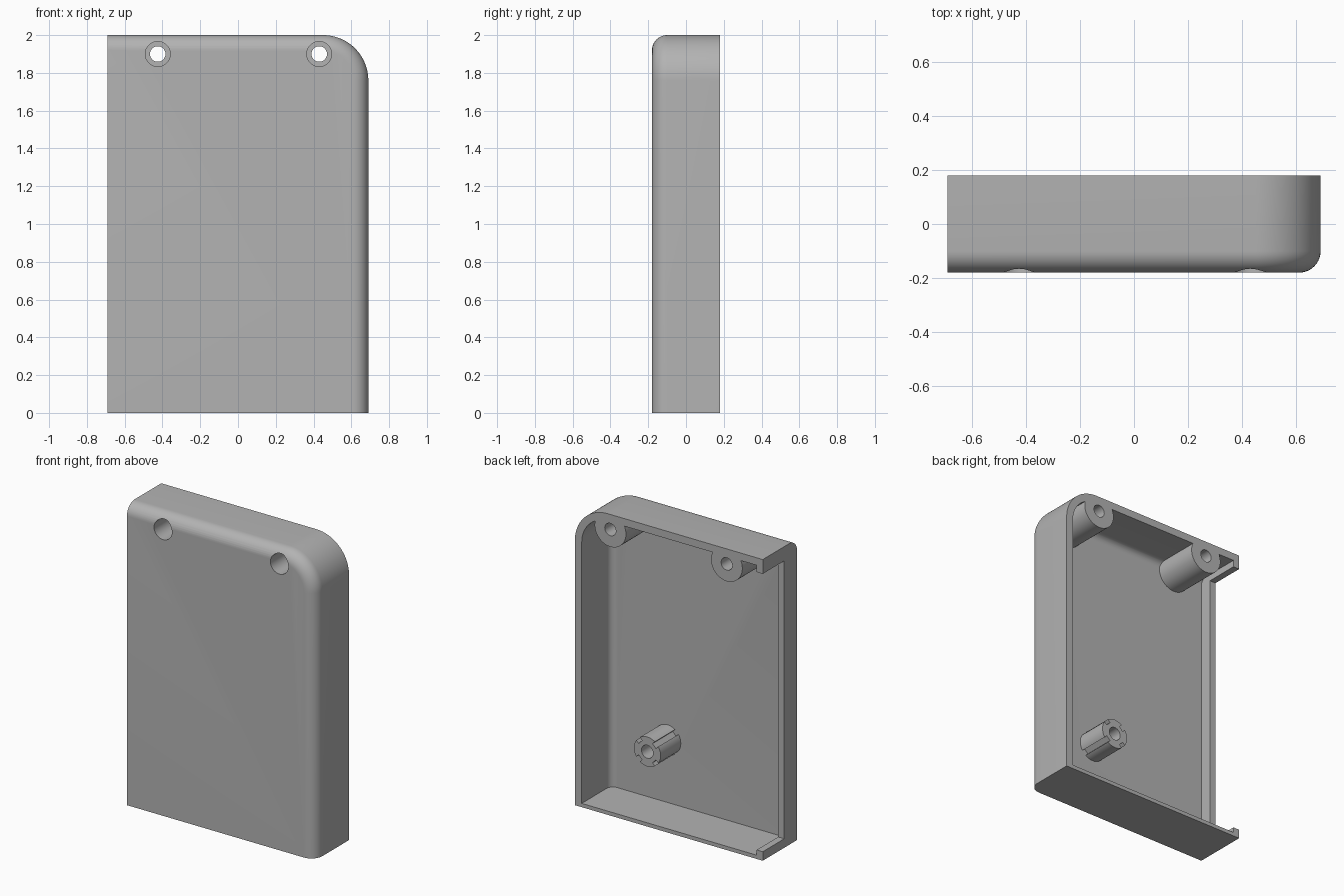
import bpy
import bmesh
from math import sin, cos, pi
from mathutils import Matrix, Vector

if "Cube" in bpy.data.objects:
    bpy.data.objects.remove(bpy.data.objects["Cube"])

FRONT, BACK = -0.18, 0.18
FLOOR = FRONT + 0.053          # inner face of the front panel

grey = bpy.data.materials.new("plain_grey")
grey.use_nodes = True
grey.diffuse_color = (0.45, 0.45, 0.45, 1)
grey.node_tree.nodes["Principled BSDF"].inputs["Base Color"].default_value = grey.diffuse_color


def finish(bm, name):
    bmesh.ops.recalc_face_normals(bm, faces=bm.faces)
    mesh = bpy.data.meshes.new(name)
    bm.to_mesh(mesh)
    bm.free()
    mesh.materials.append(grey)
    obj = bpy.data.objects.new(name, mesh)
    bpy.context.collection.objects.link(obj)
    return obj


def tray_block(name, x0, x1, z0, z1, y0, y1, corner, fillet, steps=10):
    """Slab with one round upper corner and a filleted front edge on the top and +x sides."""
    bm = bmesh.new()
    levels = [(fillet * (1 - sin(a)), y0 + fillet * (1 - cos(a)))
              for a in (i * pi / 2 / steps for i in range(steps + 1))]
    rings = []
    for inset, y in levels + [(0, y1)]:
        r = corner - inset
        pts = [(x0, z0), (x1 - inset, z0)]
        for i in range(25):
            a = i * pi / 48
            pts.append((x1 - corner + r * cos(a), z1 - corner + r * sin(a)))
        pts.append((x0, z1 - inset))
        rings.append([bm.verts.new((x, y, z)) for x, z in pts])
    for low, high in zip(rings, rings[1:]):
        for i in range(len(low)):
            j = (i + 1) % len(low)
            bm.faces.new((low[i], low[j], high[j], high[i]))
    bm.faces.new(rings[0])
    bm.faces.new(rings[-1])
    return finish(bm, name)


def box(name, lo, hi, turn=0):
    lo, hi = Vector(lo), Vector(hi)
    bm = bmesh.new()
    bmesh.ops.create_cube(bm, size=1, matrix=Matrix.Translation((lo + hi) / 2)
                          @ Matrix.Rotation(turn, 4, "Y") @ Matrix.Diagonal((*(hi - lo), 1)))
    return finish(bm, name)


def rod(name, x, z, radius, y0, y1):
    bm = bmesh.new()
    bmesh.ops.create_cone(bm, cap_ends=True, segments=48, radius1=radius, radius2=radius,
                          depth=y1 - y0, matrix=Matrix.Translation((x, (y0 + y1) / 2, z))
                          @ Matrix.Rotation(pi / 2, 4, "X"))
    return finish(bm, name)


def cut(target, tool, operation="DIFFERENCE"):
    mod = target.modifiers.new("cut", "BOOLEAN")
    mod.operation, mod.object, mod.solver = operation, tool, "EXACT"
    bpy.context.view_layer.objects.active = target
    bpy.ops.object.modifier_apply(modifier=mod.name)
    bpy.data.objects.remove(tool)


# Outer shell and its hollow
shell = tray_block("case_shell", -0.69, 0.69, 0, 2, FRONT, BACK, 0.24, 0.08)
hollow = tray_block("hollow", -0.645, 0.64, 0.025, 1.95, FLOOR, 0.3, 0.19, 0.045)

# Screw bosses stay solid inside the hollow
BOSSES = [(-0.425, 1.9), (0.43, 1.9)]
for x, z in BOSSES:
    cut(hollow, rod("boss", x, z, 0.115, -0.3, BACK))

# Fluted post: a rod with four diagonal grooves
px, pz, post_end = 0.225, 0.443, 0.085
post = rod("post", px, pz, 0.098, -0.16, post_end)
for k in range(4):
    a = pi / 4 + k * pi / 2
    c = Vector((px + 0.1 * cos(a), 0, pz + 0.1 * sin(a)))
    half = Vector((0.028, 0.25, 0.018))
    cut(post, box("groove", c - half, c + half, -a))
cut(hollow, post)

# Hollow out the shell, then open the -x side, leaving a thin lip
cut(shell, hollow)
cut(shell, box("side_opening", (-0.8, -0.045, 0.06), (-0.6, 0.3, 1.905)))

# Stepped screw holes and the blind hole in the post
for x, z in BOSSES:
    cut(shell, rod("screw_hole", x, z, 0.041, -0.4, 0.4))
    cut(shell, rod("counterbore", x, z, 0.066, -0.4, 0.06))
cut(shell, rod("post_hole", px, pz, 0.043, -0.1, 0.3))

# Smooth the curved faces, keep edges sharp
bpy.ops.object.select_all(action="DESELECT")
shell.select_set(True)
bpy.context.view_layer.objects.active = shell
bpy.ops.object.shade_smooth_by_angle(angle=pi / 6)
